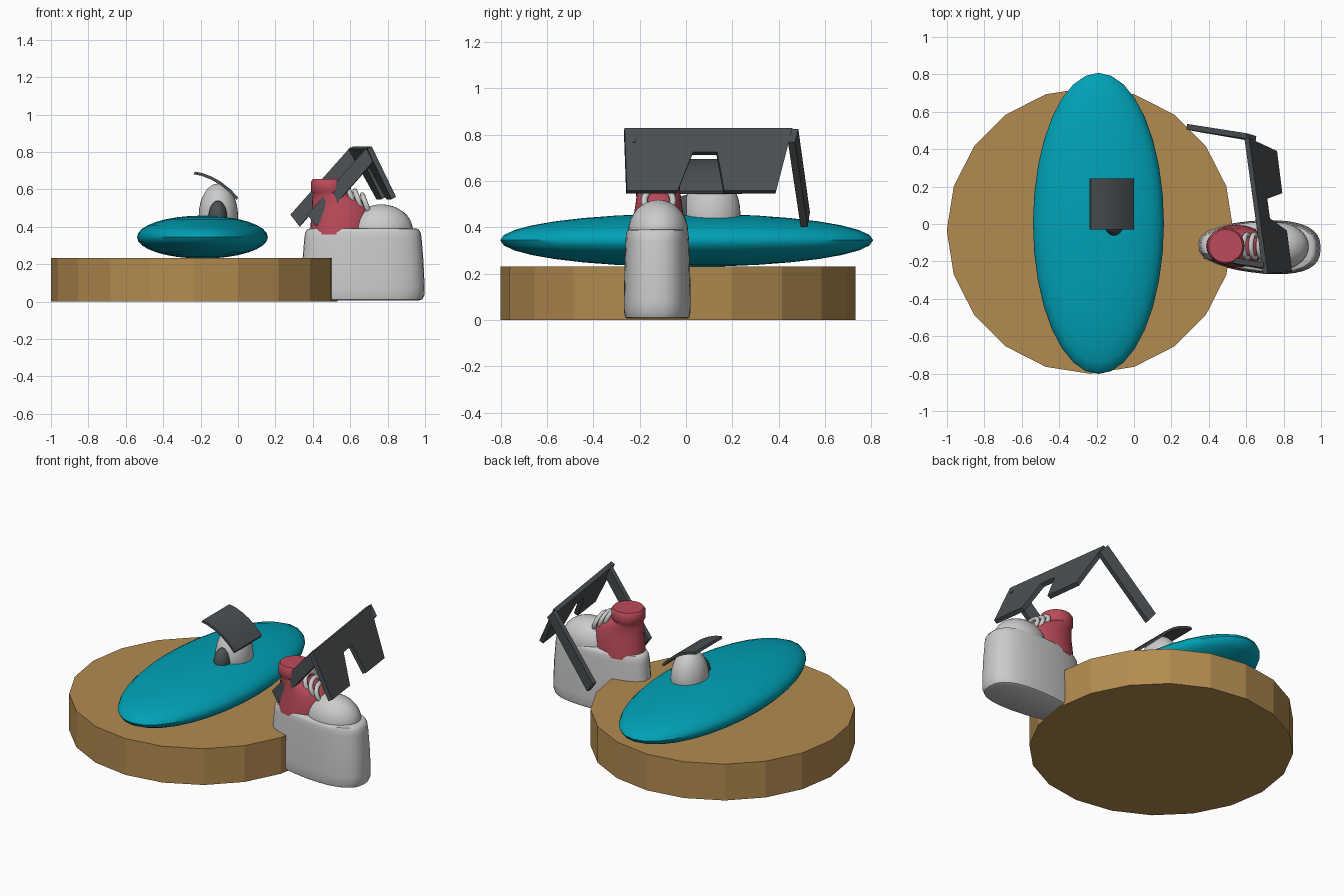
import bpy, bmesh
from math import sin, cos, pi, radians, copysign
from mathutils import Vector, Matrix

if "Cube" in bpy.data.objects:
    bpy.data.objects.remove(bpy.data.objects["Cube"])


def mat(name, rgb):
    m = bpy.data.materials.new(name)
    m.diffuse_color = (*rgb, 1)
    m.use_nodes = True
    m.node_tree.nodes["Principled BSDF"].inputs["Base Color"].default_value = m.diffuse_color
    return m


WOOD = mat("brown", (0.45, 0.26, 0.08))
TEAL = mat("teal", (0.0, 0.36, 0.47))
RED = mat("red", (0.50, 0.07, 0.10))
DARK = mat("dark_grey", (0.07, 0.08, 0.085))


def finish(name, bm, material=None, smooth=None):
    bmesh.ops.recalc_face_normals(bm, faces=bm.faces)
    me = bpy.data.meshes.new(name)
    bm.to_mesh(me)
    bm.free()
    ob = bpy.data.objects.new(name, me)
    bpy.context.collection.objects.link(ob)
    if material:
        me.materials.append(material)
    if smooth:
        bpy.ops.object.select_all(action='DESELECT')
        ob.select_set(True)
        bpy.context.view_layer.objects.active = ob
        bpy.ops.object.shade_smooth_by_angle(angle=radians(smooth))
    return ob


def ellipsoid(name, center, radii, material=None, u=32, v=16):
    bm = bmesh.new()
    bmesh.ops.create_uvsphere(bm, u_segments=u, v_segments=v, radius=1)
    bmesh.ops.transform(bm, verts=bm.verts, matrix=Matrix.Translation(center) @ Matrix.Diagonal((*radii, 1)))
    return finish(name, bm, material, 40)


def prism(name, points, offset, material=None, smooth=None):
    """Flat outline pushed along an offset vector."""
    bm = bmesh.new()
    a = [bm.verts.new(p) for p in points]
    b = [bm.verts.new(Vector(p) + Vector(offset)) for p in points]
    bm.faces.new(a)
    bm.faces.new(b[::-1])
    for i in range(len(a)):
        j = (i + 1) % len(a)
        bm.faces.new((a[i], a[j], b[j], b[i]))
    return finish(name, bm, material, smooth)


def loft(name, rings, material=None, smooth=40):
    bm = bmesh.new()
    vs = [[bm.verts.new(p) for p in r] for r in rings]
    n = len(vs[0])
    for lo, hi in zip(vs, vs[1:]):
        for i in range(n):
            j = (i + 1) % n
            bm.faces.new((lo[i], lo[j], hi[j], hi[i]))
    bm.faces.new(vs[0][::-1])
    bm.faces.new(vs[-1])
    return finish(name, bm, material, smooth)


# Twenty-sided base disc
loft("base_disc", [[(-0.235 + 0.766 * cos(i * pi / 10), -0.035 + 0.766 * sin(i * pi / 10), z)
                    for i in range(20)] for z in (0.0, 0.232)], WOOD, None)

# Lens-shaped body with dome, doorway and curved canopy
ellipsoid("lens_body", (-0.19, 0.003, 0.345), (0.35, 0.805, 0.115), TEAL)
ellipsoid("dome", (-0.105, 0.112, 0.46), (0.105, 0.123, 0.172))
ellipsoid("doorway", (-0.108, 0.0, 0.45), (0.05, 0.062, 0.09), DARK, 24, 12)
arc = [(-0.23, 0.695), (-0.19, 0.687), (-0.14, 0.668), (-0.09, 0.64), (-0.04, 0.6), (0.0, 0.558)]
outline = [(x, z) for x, z in arc] + [(x - 0.007, z - 0.014) for x, z in arc[::-1]]
prism("canopy", [(x, -0.03, z) for x, z in outline], (0, 0.272, 0), DARK, 30)


# Thick sole: wide toe, narrow heel, slight waist
def sole_ring(z, s, n=40):
    ring = []
    for i in range(n):
        c, q = cos(2 * pi * i / n), sin(2 * pi * i / n)
        w = 0.153 + 0.025 * c - 0.012 * q * q
        y = -0.122 - 0.008 * c + s * w * copysign(abs(q) ** 0.8, q)
        ring.append((0.668 + s * 0.33 * c, y, z))
    return ring


loft("shoe_sole", [sole_ring(z, s) for z, s in
                   ((0.006, 0.9), (0.012, 0.96), (0.035, 0.995), (0.08, 1.0), (0.22, 0.98),
                    (0.34, 0.95), (0.37, 0.935), (0.387, 0.9), (0.391, 0.86))])
ellipsoid("toe_cap", (0.765, -0.12, 0.38), (0.17, 0.13, 0.14))


# Ankle upper with a thick collar: z, back x, front x, half width
def upper_ring(z, x0, x1, w, n=32):
    return [((x0 + x1) / 2 + (x1 - x0) / 2 * cos(2 * pi * i / n),
             -0.118 + w * sin(2 * pi * i / n), z) for i in range(n)]


loft("shoe_upper", [upper_ring(*r) for r in
                    ((0.36, 0.385, 0.71, 0.115), (0.44, 0.39, 0.71, 0.11), (0.5, 0.395, 0.705, 0.1),
                     (0.54, 0.397, 0.67, 0.095), (0.565, 0.4, 0.61, 0.092), (0.58, 0.4, 0.58, 0.09),
                     (0.592, 0.39, 0.59, 0.098), (0.64, 0.39, 0.59, 0.098), (0.655, 0.4, 0.58, 0.088))], RED)

# Lace loops
for k in range(3):
    bm = bmesh.new()
    rot = Matrix.Translation((0.605 + 0.04 * k, -0.118, 0.56 - 0.022 * k)) @ Matrix.Rotation(radians(70), 4, 'Y')
    rows = []
    for i in range(24):
        a = 2 * pi * i / 24
        rows.append([bm.verts.new(rot @ Vector(((0.058 + 0.014 * cos(t)) * cos(a),
                                                (0.062 + 0.014 * cos(t)) * sin(a), 0.014 * sin(t))))
                     for t in (j * pi / 4 for j in range(8))])
    for i in range(24):
        r, s = rows[i], rows[(i + 1) % 24]
        for j in range(8):
            bm.faces.new((r[j], s[j], s[(j + 1) % 8], r[(j + 1) % 8]))
    finish(f"lace_{k + 1}", bm, None, 60)

# Leaning board with a tapered notch
A, B = Vector((0.615, 0.46, 0.83)), Vector((0.715, -0.265, 0.83))
C, D = Vector((0.845, -0.255, 0.56)), Vector((0.765, 0.39, 0.56))


def on_board(y, z):
    t = (0.83 - z) / 0.27
    p, q = A.lerp(D, t), B.lerp(C, t)
    return p.lerp(q, (p.y - y) / (p.y - q.y))


notch = [on_board(-0.035, 0.56), on_board(0.03, 0.725), on_board(0.135, 0.725), on_board(0.165, 0.56)]
normal = (B - A).cross(D - A).normalized()
if normal.x > 0:
    normal = -normal
prism("board", [A, B, C] + notch + [D], normal * 0.028, DARK)

# Two parallel legs behind the board
for k, (dx, dy) in enumerate(((0, 0), (0.09, -0.69))):
    pts = [(0.60, 0.455, 0.825), (0.28, 0.505, 0.465), (0.328, 0.495, 0.402), (0.65, 0.44, 0.77)]
    prism(f"board_leg_{k + 1}", [(x + dx, y + dy, z) for x, y, z in pts], (0.004, 0.03, 0), DARK)
